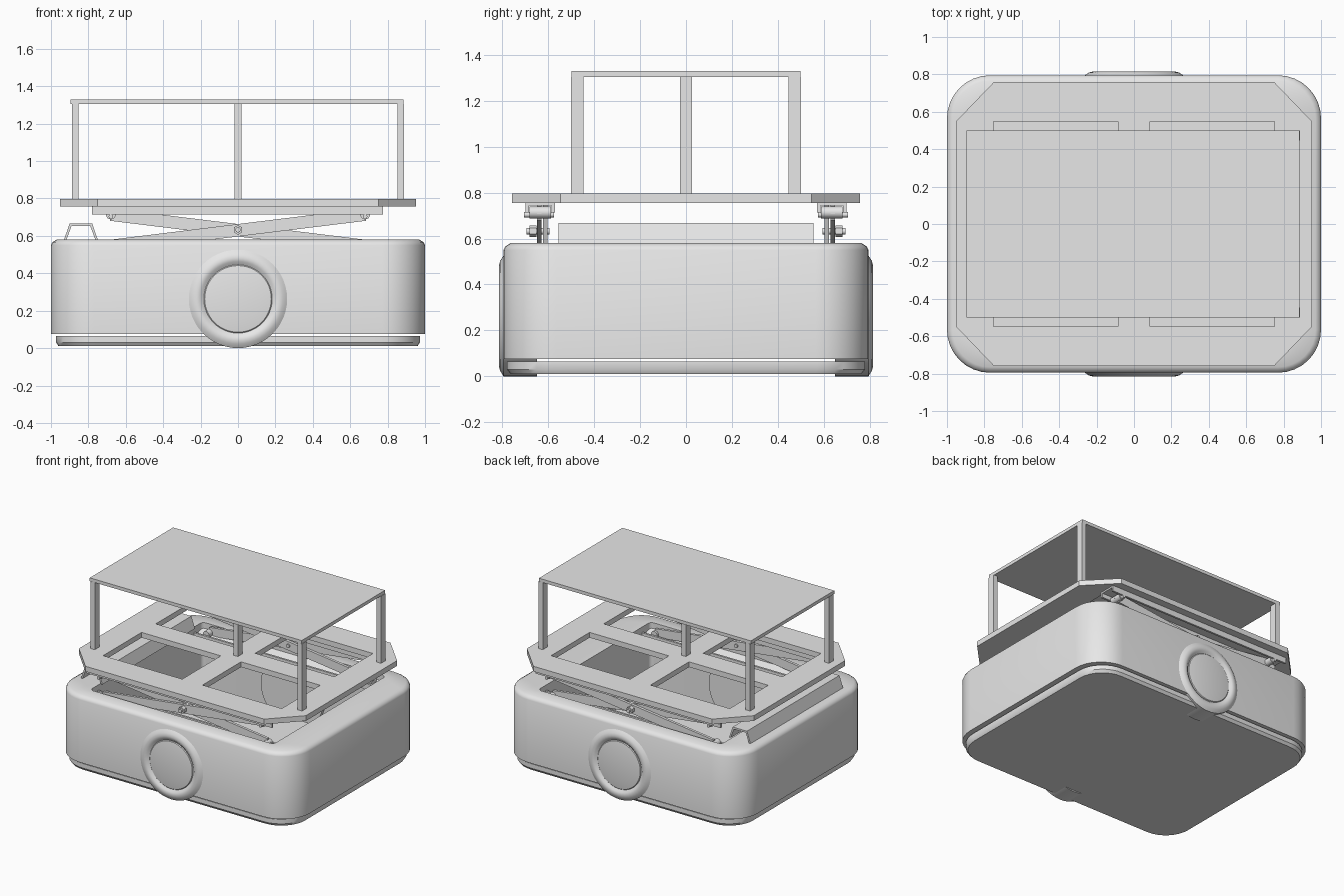
import bpy, bmesh, math
from mathutils import Matrix

cube = bpy.data.objects.get("Cube")
if cube:
    bpy.data.objects.remove(cube, do_unlink=True)

grey = bpy.data.materials.new("light_grey")
grey.use_nodes = True
grey.diffuse_color = (0.8, 0.8, 0.8, 1)
grey.node_tree.nodes["Principled BSDF"].inputs["Base Color"].default_value = (0.8, 0.8, 0.8, 1)


def finish(name, bm, smooth=False):
    bmesh.ops.recalc_face_normals(bm, faces=bm.faces[:])
    mesh = bpy.data.meshes.new(name)
    bm.to_mesh(mesh)
    bm.free()
    mesh.materials.append(grey)
    ob = bpy.data.objects.new(name, mesh)
    bpy.context.collection.objects.link(ob)
    if smooth:
        bpy.ops.object.select_all(action='DESELECT')
        ob.select_set(True)
        bpy.context.view_layer.objects.active = ob
        bpy.ops.object.shade_smooth_by_angle(angle=math.radians(35))
    return ob


def box(name, x0, x1, y0, y1, z0, z1):
    bm = bmesh.new()
    bmesh.ops.create_cube(bm, size=1)
    bmesh.ops.scale(bm, vec=(x1 - x0, y1 - y0, z1 - z0), verts=bm.verts)
    bmesh.ops.translate(bm, vec=((x0 + x1) / 2, (y0 + y1) / 2, (z0 + z1) / 2), verts=bm.verts)
    return finish(name, bm)


def rounded_rect(hx, hy, r, steps=8):
    pts = []
    for q, (sx, sy) in enumerate(((1, 1), (-1, 1), (-1, -1), (1, -1))):
        for i in range(steps + 1):
            a = math.pi / 2 * (q + i / steps)
            pts.append((sx * (hx - r) + r * math.cos(a), sy * (hy - r) + r * math.sin(a)))
    return pts


def loft(name, sections, ring=False):
    """Skin stacked rounded rectangles (hx, hy, radius, z); ring joins last to first."""
    bm = bmesh.new()
    loops = [[bm.verts.new((x, y, z)) for x, y in rounded_rect(hx, hy, r)]
             for hx, hy, r, z in sections]
    pairs = list(zip(loops, loops[1:]))
    if ring:
        pairs.append((loops[-1], loops[0]))
    else:
        bm.faces.new(loops[0])
        bm.faces.new(loops[-1])
    for a, b in pairs:
        for i in range(len(a)):
            j = (i + 1) % len(a)
            bm.faces.new((a[i], a[j], b[j], b[i]))
    return finish(name, bm, True)


def extrude(name, pts, place, vec):
    """Extrude a closed outline; place maps (u, v) to 3D."""
    bm = bmesh.new()
    face = bm.faces.new([bm.verts.new(place(u, v)) for u, v in pts])
    out = bmesh.ops.extrude_face_region(bm, geom=[face])
    bmesh.ops.translate(bm, vec=vec, verts=[v for v in out["geom"] if isinstance(v, bmesh.types.BMVert)])
    return finish(name, bm)


def pin(name, x, y0, y1, z, r, sides):
    bm = bmesh.new()
    m = Matrix.Translation((x, (y0 + y1) / 2, z)) @ Matrix.Rotation(math.pi / 2, 4, 'X')
    bmesh.ops.create_cone(bm, cap_ends=True, segments=sides, radius1=r, radius2=r,
                          depth=abs(y1 - y0), matrix=m)
    return finish(name, bm, sides > 8)


def wheel(name, side):
    profile = [(0, .65), (.263, .65), (.263, .795), (.255, .8), (.24, .81), (.22, .815),
               (.2, .811), (.188, .8), (.183, .798), (.178, .803), (.12, .811), (0, .814)]
    bm = bmesh.new()
    verts = [bm.verts.new((r, side * y, 0)) for r, y in profile]
    edges = [bm.edges.new(e) for e in zip(verts, verts[1:])]
    bmesh.ops.spin(bm, geom=verts + edges, cent=(0, 0, 0), axis=(0, 1, 0),
                   angle=math.tau, steps=48, use_duplicate=False)
    bmesh.ops.remove_doubles(bm, verts=bm.verts, dist=0.0005)
    bmesh.ops.translate(bm, vec=(0, 0, .263), verts=bm.verts)
    return finish(name, bm, True)


# Base: floor tray below a thin gap, hollow body with a chamfered rim
loft("floor_tray", [(.96, .765, .2, .01), (.972, .78, .21, .03), (.972, .78, .21, .064)])
loft("body", [(1, .795, .23, .075), (1, .795, .23, .55), (.992, .787, .222, .566),
              (.97, .765, .2, .58), (.77, .675, .03, .58), (.77, .675, .03, .075)], ring=True)

# Hat-section bar on the right rim
hat = [(-.93, .58), (-.9, .667), (-.78, .667), (-.75, .58),
       (-.763, .58), (-.79, .653), (-.89, .653), (-.917, .58)]
extrude("rim_bar", hat, lambda u, v: (u, -.555, v), (0, 1.11, 0))

for side, label in ((-1, "front"), (1, "back")):
    wheel(label + "_wheel", side)

    # Channel rails above and below the scissor
    for level, zt, flip in (("upper", .756, 1), ("lower", .495, -1)):
        channel = [(.57, 0), (.7, 0), (.7, -.043), (.685, -.043), (.685, -.012),
                   (.585, -.012), (.585, -.043), (.57, -.043)]
        if flip < 0:
            channel = [(min(u, .67), v) for u, v in channel if not .67 < u < .69]
        extrude(f"{label}_{level}_rail", channel,
                lambda u, v: (-.78, side * u, zt + flip * v), (1.555, 0, 0))

    # Crossed scissor arms
    tilt = math.radians(7)
    for arm, y, sign in (("inner", .614, 1), ("outer", .64, -1)):
        bm = bmesh.new()
        m = (Matrix.Translation((0, side * y, .63)) @ Matrix.Rotation(sign * tilt, 4, 'Y')
             @ Matrix.Diagonal((1.42, .02, .066, 1)))
        bmesh.ops.create_cube(bm, size=1, matrix=m)
        bmesh.ops.bevel(bm, geom=[e for e in bm.edges
                                  if abs((e.verts[0].co - e.verts[1].co).normalized().y) > .9],
                        offset=.025, segments=3, affect='EDGES')
        finish(f"{label}_{arm}_arm", bm)

    # Pivot bolt with nut, and end rollers
    pin(label + "_pivot_bolt", 0, side * .595, side * .695, .632, .014, 16)
    pin(label + "_pivot_nut", 0, side * .652, side * .682, .632, .026, 6)
    for x, end in ((-.68, "right"), (.68, "left")):
        pin(f"{label}_{end}_roller", x, side * .588, side * .682, .714, .026, 20)
        pin(f"{label}_{end}_roller_pin", x, side * .575, side * .705, .704, .012, 12)
        pin(f"{label}_{end}_lower_roller", x, side * .588, side * .655, .54, .026, 20)

# Octagonal carrier frame with four windows, built as a grid of cells
xs = [-.953, -.75, -.085, .085, .75, .953]
ys = [-.758, -.547, -.085, .085, .547, .758]
bm = bmesh.new()
grid = [[bm.verts.new((x, y, .756)) for y in ys] for x in xs]
for i in range(5):
    for j in range(5):
        if i in (1, 3) and j in (1, 3):
            continue
        cell = [(i, j), (i + 1, j), (i + 1, j + 1), (i, j + 1)]
        bm.faces.new([grid[a][b] for a, b in cell if not (a in (0, 5) and b in (0, 5))])
for i in (0, 5):
    for j in (0, 5):
        bm.verts.remove(grid[i][j])
out = bmesh.ops.extrude_face_region(bm, geom=bm.faces[:])
bmesh.ops.translate(bm, vec=(0, 0, .04), verts=[v for v in out["geom"] if isinstance(v, bmesh.types.BMVert)])
bmesh.ops.dissolve_limit(bm, angle_limit=.01, verts=bm.verts[:], edges=bm.edges[:])
finish("carrier_frame", bm)

# Posts and table top
posts = [(sx * .87, sy * .474) for sx in (-1, 1) for sy in (-1, 1)] + [(0, 0)]
for n, (x, y) in enumerate(posts):
    box(f"post_{n + 1}", x - .018, x + .018, y - .027, y + .027, .796, 1.305)
box("table_top", -.895, .885, -.5, .5, 1.305, 1.33)
